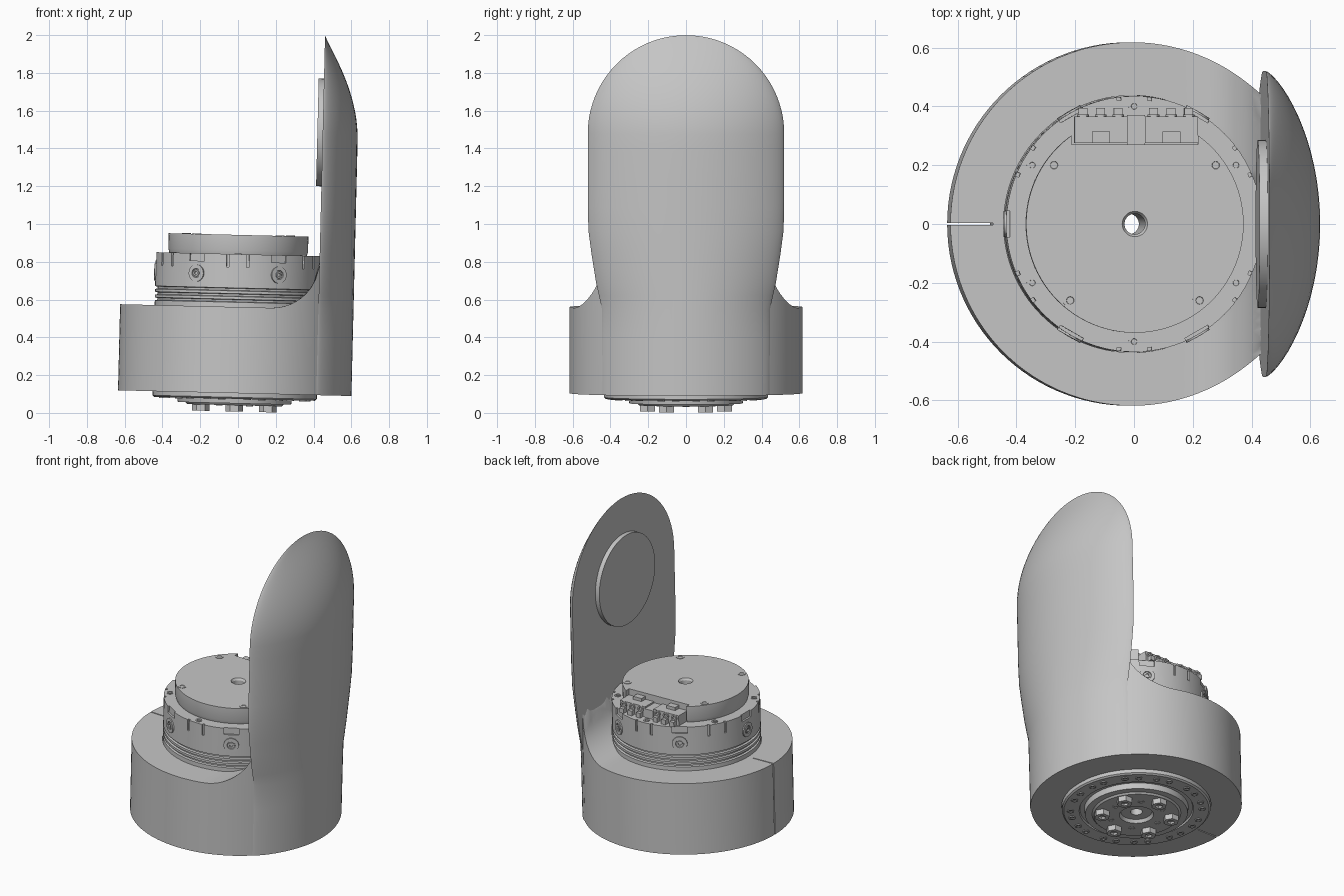
import bpy, bmesh, math
from mathutils import Matrix, Vector

if "Cube" in bpy.data.objects:
    bpy.data.objects.remove(bpy.data.objects["Cube"])

# The whole assembly leans slightly toward +x around its off-centre axis
LEAN = Matrix.Rotation(0.0244, 4, 'Y') @ Matrix.Translation((-0.02, 0, 0))
PLANE = 0.432      # inner face of the upright
OUTER = 0.618      # housing radius
BORE = 0.437       # housing bore

grey = bpy.data.materials.new("satin grey")
grey.use_nodes = True
grey.diffuse_color = (0.56, 0.56, 0.56, 1)
grey.node_tree.nodes["Principled BSDF"].inputs["Base Color"].default_value = (0.56, 0.56, 0.56, 1)


def finish(name, bm, cutter=None, smooth=True):
    bmesh.ops.remove_doubles(bm, verts=bm.verts, dist=1e-5)
    bmesh.ops.recalc_face_normals(bm, faces=bm.faces)
    me = bpy.data.meshes.new(name)
    bm.to_mesh(me)
    bm.free()
    me.materials.append(grey)
    ob = bpy.data.objects.new(name, me)
    bpy.context.collection.objects.link(ob)
    ob.matrix_world = LEAN
    bpy.ops.object.select_all(action='DESELECT')
    ob.select_set(True)
    bpy.context.view_layer.objects.active = ob
    if cutter:
        mod = ob.modifiers.new("cut", 'BOOLEAN')
        mod.operation, mod.solver, mod.object = 'DIFFERENCE', 'EXACT', cutter
        bpy.ops.object.modifier_apply(modifier=mod.name)
        bpy.data.objects.remove(cutter)
    if smooth:
        bpy.ops.object.shade_smooth_by_angle(angle=math.radians(30))
    return ob


def bridge(bm, loops):
    for p, q in zip(loops, loops[1:]):
        for j in range(len(p)):
            k = (j + 1) % len(p)
            bm.faces.new((p[j], q[j], q[k], p[k]))


def lathe(bm, profile, seg, mat=Matrix(), closed=False):
    rings = []
    for i in range(seg):
        a = 2 * math.pi * i / seg
        rings.append([bm.verts.new(mat @ Vector((r * math.cos(a), r * math.sin(a), z)))
                      for r, z in profile])
    n = len(profile)
    for i in range(seg):
        p, q = rings[i], rings[(i + 1) % seg]
        for j in range(n if closed else n - 1):
            k = (j + 1) % n
            bm.faces.new((p[j], q[j], q[k], p[k]))


def box(bm, centre, size, turn=0.0):
    m = Matrix.Rotation(turn, 4, 'Z') @ Matrix.Translation(centre) @ Matrix.Diagonal((*size, 1))
    bmesh.ops.create_cube(bm, size=1, matrix=m)


def screw(bm, mat, r, h, seg=16):
    lathe(bm, [(0, -h), (r, -h), (r, h), (0.55 * r, h), (0.5 * r, 0), (0, 0)], seg, mat)


def polar(deg, r, z):
    a = math.radians(deg)
    return Matrix.Translation((r * math.cos(a), r * math.sin(a), z))


# Split housing ring whose top sweeps up in a fillet to the upright
def rim_height(x, top=0.56, rad=0.25):
    d = min(max(x - (PLANE - rad), 0), rad)
    return top + rad - math.sqrt(rad * rad - d * d)


bm = bmesh.new()
SEG, STEPS, GAP = 120, 10, 0.006
rings = []
for i in range(SEG + 1):
    a = math.pi + GAP + (2 * math.pi - 2 * GAP) * i / SEG
    c, s = math.cos(a), math.sin(a)
    radii = [BORE + (OUTER - BORE) * j / STEPS for j in range(STEPS + 1)]
    loop = [bm.verts.new((r * c, r * s, rim_height(r * c))) for r in radii]
    loop += [bm.verts.new((r * c, r * s, 0.104)) for r in (OUTER, BORE)]
    rings.append(loop)
bridge(bm, rings)
bm.faces.new(rings[0])
bm.faces.new(rings[-1])
finish("housing_ring", bm)

# Web closing the inner end of the housing split
bm = bmesh.new()
box(bm, (-0.455, 0, 0.332), (0.036, 0.012, 0.456))
finish("split_web", bm, smooth=False)

# Upright shell: flat inside, domed outside, rounded top
WIDTHS = [(0.104, 0.442), (0.56, 0.445), (0.7, 0.476), (0.85, 0.5), (0.97, 0.516), (1.1, 0.52), (1.49, 0.52)]


def half_width(z):
    if z > 1.49:
        return 0.52 * math.sqrt(max(0, 1 - ((z - 1.49) / 0.52) ** 2))
    for (z0, w0), (z1, w1) in zip(WIDTHS, WIDTHS[1:]):
        if z <= z1:
            return w0 + (w1 - w0) * (z - z0) / (z1 - z0)
    return 0.52


levels = [z for z, w in WIDTHS[:-1]] + [0.4, 0.63, 0.77, 1.25, 1.4]
levels = sorted(levels) + [1.49 + 0.52 * math.sin(math.pi / 2 * i / 20) for i in range(21)]
bm = bmesh.new()
COLS = 32
rows = []
for z in levels:
    w = half_width(z)
    u = min(max((z - 1.45) / 0.56, 0), 1)
    depth = 0.186 * (1 - u * u) ** 1.15
    power = 0.85 - 0.1 * min(max((z - 0.5) / 0.5, 0), 1)
    sides = [math.sin(math.pi / 2 * (2 * j / COLS - 1)) for j in range(COLS + 1)]
    dome = [bm.verts.new((PLANE + depth * max(0, 1 - s * s) ** power, w * s, z)) for s in sides]
    flat = [bm.verts.new((PLANE, w * s, z)) for s in sides[-2:0:-1]]
    rows.append(dome + flat)
bridge(bm, rows)
bm.faces.new(rows[0])
finish("upright_shell", bm)

# Round pad on the inner face of the upright
bm = bmesh.new()
pad = Matrix.Translation((PLANE, 0, 1.495)) @ Matrix.Rotation(-math.pi / 2, 4, 'Y')
lathe(bm, [(0, -0.01), (0.285, -0.01), (0.285, 0.028), (0, 0.028)], 64, pad)
finish("round_pad", bm)

# Motor body: underside steps, grooved side, top ledge, centre bore
body = [(0.035, 0.06), (0.09, 0.06), (0.1, 0.04), (0.25, 0.04), (0.26, 0.05), (0.3, 0.05),
        (0.305, 0.085), (0.33, 0.085), (0.335, 0.074), (0.425, 0.074), (0.435, 0.082)]
for z in (0.585, 0.615, 0.645):
    body += [(0.435, z), (0.422, z + 0.003), (0.422, z + 0.013), (0.435, z + 0.016)]
body += [(0.435, 0.84), (0.035, 0.84)]
bm = bmesh.new()
lathe(bm, body, 96, closed=True)
cut = bmesh.new()
for k in range(6):
    mid = math.radians(30 + 60 * k)
    for side in (-1, 1):
        box(cut, (0.435, 0, 0.81), (0.024, 0.014, 0.08), mid + side * math.radians(7))
    box(cut, (0.435, 0, 0.825), (0.024, 0.09, 0.05), math.radians(60 * k))
finish("motor_body", bm, finish("notch_cutter", cut, smooth=False))

# Top cap with a recess for the connectors
bm = bmesh.new()
lathe(bm, [(0.035, 0.835), (0.362, 0.835), (0.37, 0.86), (0.37, 0.942), (0.043, 0.942), (0.035, 0.93)], 96, closed=True)
cut = bmesh.new()
box(cut, (0, 0.37, 0.9), (0.43, 0.2, 0.2))
finish("top_cap", bm, finish("recess_cutter", cut, smooth=False))

# Connector blocks with sockets and latch teeth
bm = bmesh.new()
for x in (-0.115, 0.125):
    box(bm, (x, 0.32, 0.87), (0.18, 0.09, 0.07))
    box(bm, (x, 0.295, 0.91), (0.06, 0.04, 0.03))
    for dx in (-0.06, 0, 0.06):
        box(bm, (x + dx, 0.375, 0.855), (0.03, 0.04, 0.03))
        face = Matrix.Translation((x + dx, 0.365, 0.885)) @ Matrix.Rotation(-math.pi / 2, 4, 'X')
        screw(bm, face, 0.02, 0.008, 12)
box(bm, (0.005, 0.32, 0.865), (0.06, 0.1, 0.06))
finish("connectors", bm)

# Screws on the ledge and cap
bm = bmesh.new()
for k in range(6):
    screw(bm, polar(30 + 60 * k, 0.4, 0.84), 0.019, 0.004)
for x, y in ((-0.275, 0.2), (0.275, 0.2), (-0.22, -0.26), (0.22, -0.26)):
    screw(bm, Matrix.Translation((x, y, 0.942)), 0.024, 0.003)
finish("top_screws", bm)

# Round bosses on the motor side
bm = bmesh.new()
for k in range(6):
    m = Matrix.Rotation(math.radians(60 * k), 4, 'Z') @ Matrix.Translation((0.435, 0, 0.735))
    m = m @ Matrix.Rotation(math.pi / 2, 4, 'Y')
    screw(bm, m, 0.045, 0.006, 24)
    screw(bm, m, 0.018, 0.007, 12)
finish("side_bosses", bm)

# Underside: hexagonal bolts and paired rim screws
bm = bmesh.new()
down = Matrix.Rotation(math.pi, 4, 'X')
for k in range(6):
    lathe(bm, [(0, -0.02), (0.046, -0.02), (0.046, 0.018), (0.022, 0.018), (0.02, 0.006), (0, 0.006)],
          6, polar(30 + 60 * k, 0.205, 0.025) @ down)
    screw(bm, polar(60 * k, 0.16, 0.04) @ down, 0.018, 0.004)
    for d in (-20, -8, 8, 20):
        screw(bm, polar(60 * k + d, 0.385, 0.074) @ down, 0.02, 0.005)
finish("underside_bolts", bm)
